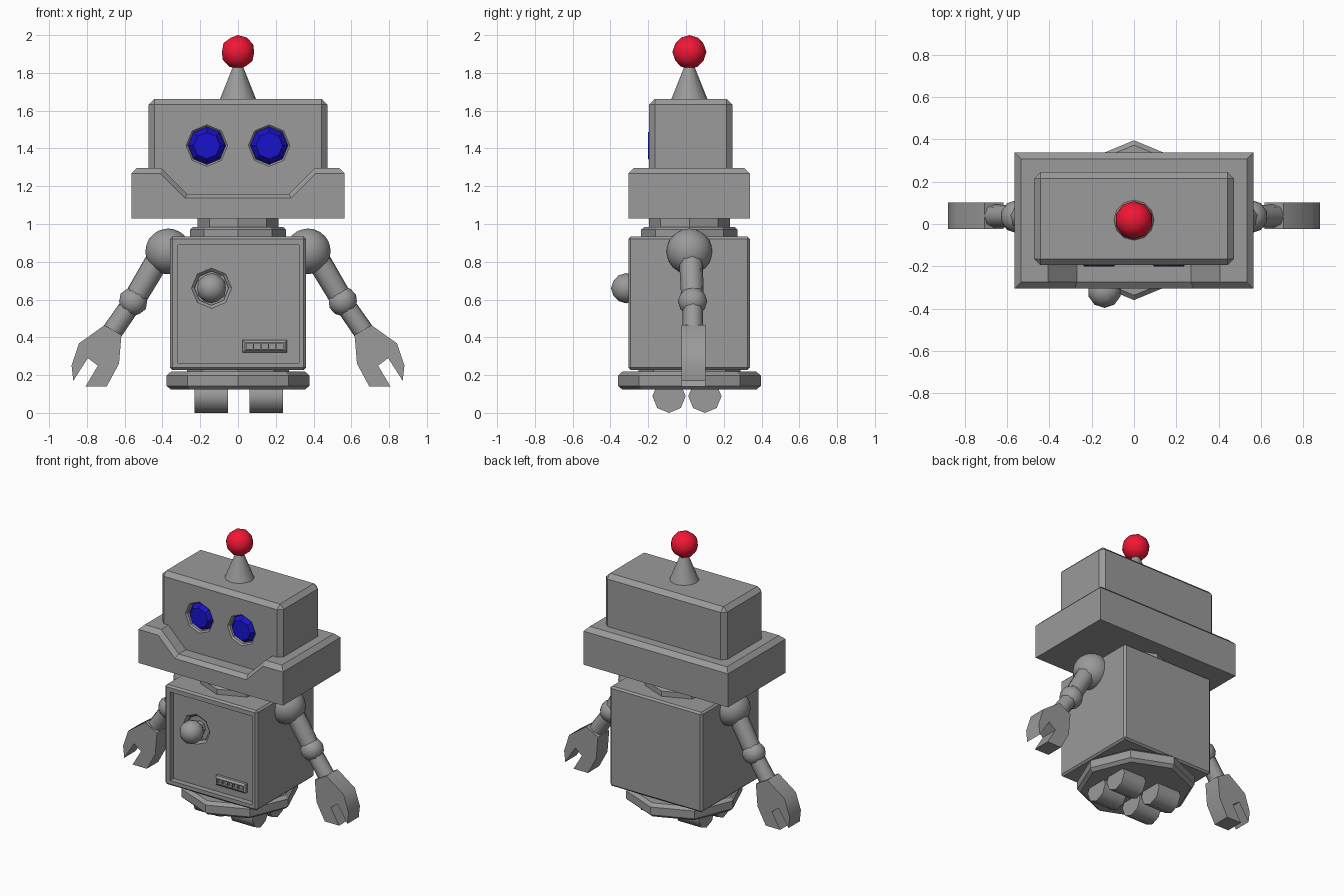
import bpy, bmesh, math
from mathutils import Vector

if "Cube" in bpy.data.objects:
    bpy.data.objects.remove(bpy.data.objects["Cube"])

GREY = (0.325, 0.325, 0.325, 1)
MATERIALS = {}


def paint(color):
    if color not in MATERIALS:
        MATERIALS[color] = bpy.data.materials.new("paint")
        MATERIALS[color].diffuse_color = color
    return MATERIALS[color]


def finish(name, bm, color=GREY, smooth=0):
    bmesh.ops.recalc_face_normals(bm, faces=bm.faces)
    me = bpy.data.meshes.new(name)
    bm.to_mesh(me)
    bm.free()
    ob = bpy.data.objects.new(name, me)
    bpy.context.collection.objects.link(ob)
    me.materials.append(paint(color))
    if smooth:
        activate(ob)
        bpy.ops.object.shade_smooth_by_angle(angle=math.radians(smooth))
    return ob


def activate(ob):
    bpy.ops.object.select_all(action='DESELECT')
    ob.select_set(True)
    bpy.context.view_layer.objects.active = ob


def loft(name, rings, **kw):
    """Closed solid through rings of points."""
    bm = bmesh.new()
    vs = [[bm.verts.new(p) for p in ring] for ring in rings]
    n = len(rings[0])
    for a, b in zip(vs, vs[1:]):
        for i in range(n):
            j = (i + 1) % n
            bm.faces.new((a[i], a[j], b[j], b[i]))
    bm.faces.new(vs[0])
    bm.faces.new(vs[-1])
    return finish(name, bm, **kw)


def stack(name, origin, axis, steps, n=8, **kw):
    """Polygonal rings of (radius, distance) along an axis."""
    q = Vector((0, 0, 1)).rotation_difference(Vector(axis))
    rings = []
    for r, h in steps:
        rings.append([Vector(origin) + q @ Vector((r * math.cos(math.tau * i / n),
                      r * math.sin(math.tau * i / n), h)) for i in range(n)])
    return loft(name, rings, **kw)


def box(name, lo, hi, bevel=0, pick=lambda m: True):
    bm = bmesh.new()
    bmesh.ops.create_cube(bm, size=1)
    for v in bm.verts:
        v.co = [lo[i] + (v.co[i] + 0.5) * (hi[i] - lo[i]) for i in range(3)]
    if bevel:
        edges = [e for e in bm.edges if pick((e.verts[0].co + e.verts[1].co) / 2)]
        bmesh.ops.bevel(bm, geom=edges, offset=bevel, segments=1, affect='EDGES')
    return finish(name, bm)


def ball(name, center, r, sub=2, **kw):
    bm = bmesh.new()
    bmesh.ops.create_icosphere(bm, subdivisions=sub, radius=r)
    bmesh.ops.translate(bm, verts=bm.verts, vec=center)
    return finish(name, bm, smooth=30, **kw)


def cut(ob, cutter):
    mod = ob.modifiers.new("cut", 'BOOLEAN')
    mod.operation = 'DIFFERENCE'
    mod.solver = 'EXACT'
    mod.object = cutter
    activate(ob)
    bpy.ops.object.modifier_apply(modifier=mod.name)
    bpy.data.objects.remove(cutter)


CY = 0.018          # y of the vertical axis
FRONT = (0, -1, 0)
UP = (0, 0, 1)

# Head with octagonal eye sockets and blue eyes
head = box("head", (-0.473, -0.195, 1.1), (0.473, 0.245, 1.662), 0.03, lambda m: m.z > 1.2)
for s, side in ((-1, "left"), (1, "right")):
    eye = (s * 0.165, -0.195, 1.415)
    cut(head, stack("socket", eye, FRONT, [(0.1, -0.06), (0.1, -0.01), (0.115, 0.005)]))
    stack(side + "_eye", eye, FRONT, [(0.099, -0.065), (0.099, -0.035), (0.07, 0.007)],
          color=(0.01, 0.006, 0.62, 1))

# Jaw block with a smile-shaped notch in front
jaw = box("jaw", (-0.565, -0.305, 1.03), (0.565, 0.338, 1.297), 0.03, lambda m: m.z > 1.29)


def notch(y, bottom, low, high):
    return [(-low, y, bottom), (low, y, bottom), (high, y, 1.395), (-high, y, 1.395)]


cut(jaw, loft("notch", [notch(-0.19, 1.16, 0.27, 0.505), notch(-0.275, 1.16, 0.27, 0.505),
                        notch(-0.31, 1.133, 0.282, 0.544)]))

# Antenna
stack("antenna_cone", (0, CY, 1.65), UP, [(0.1, 0), (0.02, 0.2)], n=12, smooth=40)
ball("antenna_ball", (0, CY, 1.91), 0.09, color=(0.9, 0.008, 0.035, 1))

# Neck
stack("neck", (0, CY, 0.95), UP, [(0.215, 0), (0.215, 0.1)])
stack("neck_ring", (0, CY, 0.92), UP, [(0.255, 0), (0.255, 0.05), (0.238, 0.065)])

# Torso with recessed front panel
torso = box("torso", (-0.36, -0.305, 0.228), (0.36, 0.338, 0.933), 0.012)
cut(torso, box("panel", (-0.318, -0.4, 0.265), (0.322, -0.265, 0.89)))

# Knob in its socket
knob = (-0.14, -0.265, 0.66)
cut(torso, stack("knob_socket", knob, FRONT, [(0.09, -0.04), (0.09, -0.015), (0.112, 0.005)]))
ball("chest_knob", (-0.14, -0.317, 0.66), 0.08)
stack("knob_stem", knob, FRONT, [(0.045, -0.05), (0.045, 0)])

# Small vent
vent = box("vent", (0.025, -0.295, 0.32), (0.26, -0.25, 0.385), 0.012, lambda m: m.y < -0.29)
for i in range(5):
    x = 0.045 + i * 0.04
    cut(vent, box("slot", (x, -0.35, 0.338), (x + 0.034, -0.275, 0.367)))

# Hip disc and collar
stack("hip_collar", (0, CY, 0.2), UP, [(0.27, 0), (0.27, 0.045)])
stack("hip_disc", (0, CY, 0.123), UP, [(0.355, 0), (0.378, 0.02), (0.378, 0.075), (0.355, 0.095)])

# Four rollers
for x in (-0.23, 0.06):
    for y in (-0.09, 0.1):
        stack("roller", (x, y, 0.088), (1, 0, 0), [(0.088, 0), (0.088, 0.178)], smooth=50)

# Arms, built once per side
HAND = [(0.617, 0.413), (0.63, 0.26), (0.695, 0.14), (0.807, 0.14), (0.742, 0.25),
        (0.795, 0.29), (0.872, 0.17), (0.881, 0.25), (0.842, 0.368), (0.707, 0.464)]
for s, side in ((-1, "left"), (1, "right")):
    shoulder = Vector((s * 0.37, CY, 0.855))
    arm_top = Vector((s * 0.41, 0.025, 0.835))
    elbow = Vector((s * 0.555, 0.035, 0.59))
    wrist = Vector((s * 0.68, 0.038, 0.41))
    ball(side + "_shoulder", shoulder, 0.121, 3)
    ball(side + "_elbow", elbow, 0.078)
    for part, a, b, r0, r1 in (("upper_arm", arm_top, elbow, 0.064, 0.06),
                               ("forearm", elbow, wrist, 0.053, 0.055)):
        d = b - a
        stack(side + "_" + part, a, d.normalized(), [(r0, 0), (r1, d.length)], smooth=50)
    loft(side + "_hand", [[(s * x, y, z) for x, z in HAND] for y in (-0.024, 0.102)], smooth=50)

for m in bpy.data.materials:
    if m.users and not m.is_grease_pencil:
        m.use_nodes = True
        m.node_tree.nodes["Principled BSDF"].inputs["Base Color"].default_value = m.diffuse_color
